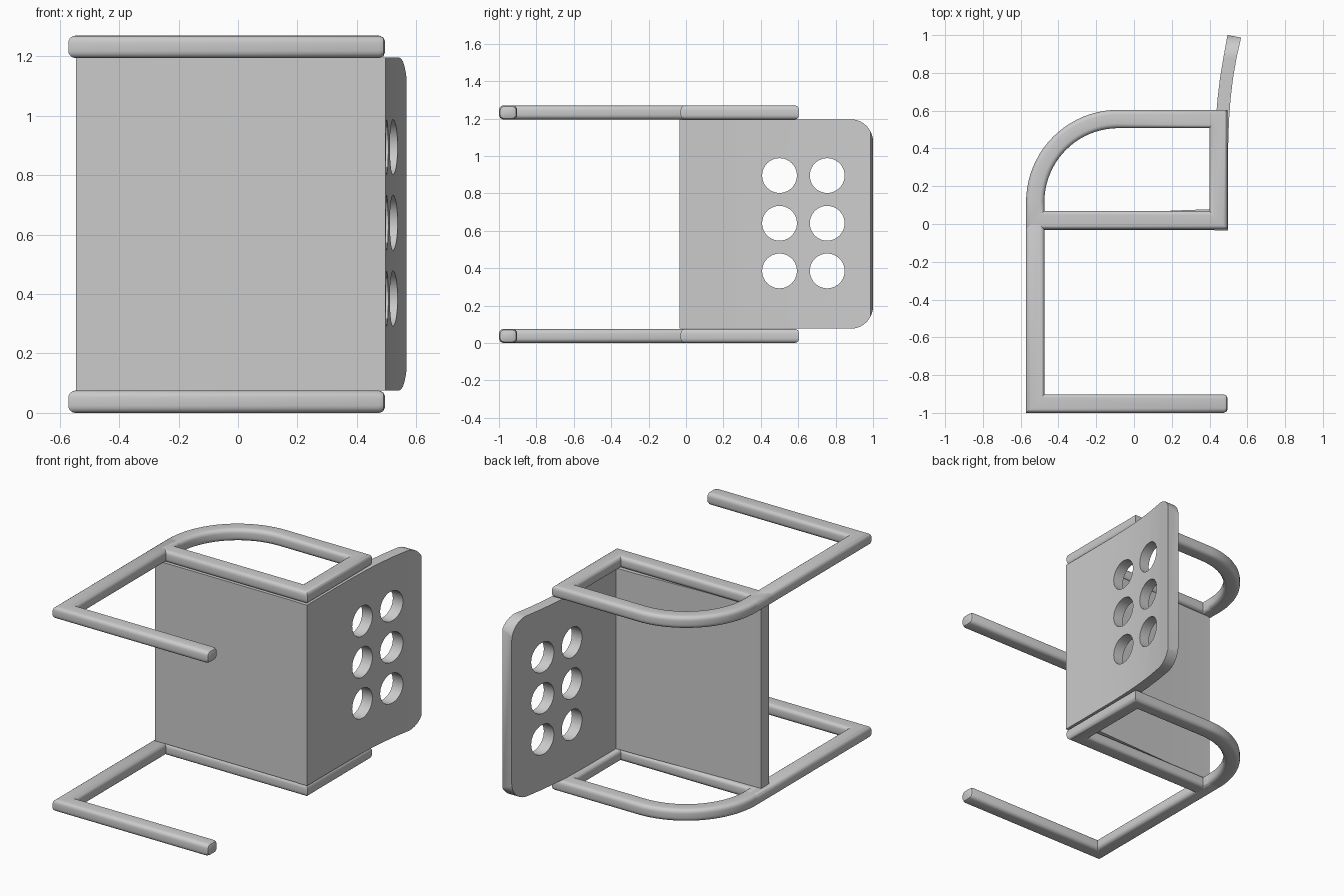
import bpy, bmesh, math
from mathutils import Vector, Matrix

cube = bpy.data.objects.get("Cube")
if cube:
    bpy.data.objects.remove(cube, do_unlink=True)

HEIGHT = 1.27          # overall size along z
BAR_W, BAR_T = 0.097, 0.075
PANEL_Z = (0.076, 1.196)

grey = bpy.data.materials.new("plain_grey")
grey.use_nodes = True
colour = (0.6, 0.6, 0.6, 1)
grey.diffuse_color = colour
grey.node_tree.nodes["Principled BSDF"].inputs["Base Color"].default_value = colour


def make_object(name, bm):
    bmesh.ops.recalc_face_normals(bm, faces=bm.faces)
    mesh = bpy.data.meshes.new(name)
    bm.to_mesh(mesh)
    bm.free()
    mesh.materials.append(grey)
    obj = bpy.data.objects.new(name, mesh)
    bpy.context.collection.objects.link(obj)
    return obj


def smooth(obj, degrees=35):
    bpy.ops.object.select_all(action="DESELECT")
    obj.select_set(True)
    bpy.context.view_layer.objects.active = obj
    bpy.ops.object.shade_smooth_by_angle(angle=math.radians(degrees))


def rounded_rect(w, h, r, steps):
    """Outline of a rounded rectangle, centred on the origin."""
    pts = []
    for i, (sx, sy) in enumerate(((1, 1), (-1, 1), (-1, -1), (1, -1))):
        for k in range(steps + 1):
            a = math.pi / 2 * (i + k / steps)
            pts.append((sx * (w / 2 - r) + r * math.cos(a),
                        sy * (h / 2 - r) + r * math.sin(a)))
    return pts


def sweep(name, path, z, closed):
    """Rounded bar along a flat path with mitred corners."""
    bm = bmesh.new()
    path = [Vector(p) for p in path]
    n = len(path)
    rings = []

    def ring(p, normal, stretch, inset=0):
        section = rounded_rect(BAR_W - 2 * inset, BAR_T - 2 * inset, 0.024 - inset * 0.5, 4)
        rings.append([bm.verts.new((p.x + normal.x * u * stretch,
                                    p.y + normal.y * u * stretch, z + v))
                      for u, v in section])

    for i, p in enumerate(path):
        before = (p - path[i - 1]).normalized() if closed or i else None
        after = (path[(i + 1) % n] - p).normalized() if closed or i < n - 1 else None
        d0, d1 = before or after, after or before
        t = (d0 + d1).normalized()
        normal, stretch = Vector((-t.y, t.x)), 1 / t.dot(d0)
        if before and after:
            ring(p, normal, stretch)
        else:               # softened ends
            out = -t if after else t
            steps = [(0.02, 0), (0.006, 0.006), (0, 0.02)]
            for back, inset in (reversed(steps) if after else steps):
                ring(p - out * back, normal, 1, inset)
    pairs = list(zip(rings, rings[1:])) + ([(rings[-1], rings[0])] if closed else [])
    for a, b in pairs:
        for k in range(len(a)):
            m = (k + 1) % len(a)
            bm.faces.new((a[k], a[m], b[m], b[k]))
    if not closed:
        bm.faces.new(rings[0])
        bm.faces.new(rings[-1])
    smooth(make_object(name, bm))


def prism(name, outline, vector):
    """Solid made by extruding a flat 3D outline."""
    bm = bmesh.new()
    face = bm.faces.new([bm.verts.new(p) for p in outline])
    new = bmesh.ops.extrude_face_region(bm, geom=[face])["geom"]
    bmesh.ops.translate(bm, vec=vector,
                        verts=[g for g in new if isinstance(g, bmesh.types.BMVert)])
    return make_object(name, bm)


def cut(obj, cutter, operation):
    mod = obj.modifiers.new("cut", "BOOLEAN")
    mod.object, mod.operation, mod.solver = cutter, operation, "EXACT"
    graph = bpy.context.evaluated_depsgraph_get()
    mesh = bpy.data.meshes.new_from_object(obj.evaluated_get(graph))
    obj.modifiers.clear()
    obj.data = mesh
    bpy.data.objects.remove(cutter, do_unlink=True)


# Side frames: armrest loop plus the leg with its foot bar
left, right, rail, arm, foot = -0.523, 0.447, 0.02, 0.556, -0.951
radius = 0.44
arc = [(left + radius - radius * math.sin(a), arm - radius + radius * math.cos(a))
       for a in (math.pi / 2 * k / 20 for k in range(21))]
loop = [(right, rail), (right, arm)] + arc + [(left, rail)]
leg = [(left, rail + 0.12), (left, foot), (right + BAR_W / 2, foot)]
for side, z in (("lower", BAR_T / 2), ("upper", HEIGHT - BAR_T / 2)):
    sweep(side + "_arm_loop", loop, z, True)
    sweep(side + "_leg", leg, z, False)

# Seat: flat underside, slightly dished top
z0, z1 = PANEL_Z
depth = Vector((0, 0, z1 - z0))
seat_outline = [(-0.545, -0.032), (0.47, -0.032), (0.47, 0.078), (0.3, 0.075),
                (0.1, 0.066), (-0.15, 0.055), (-0.35, 0.046), (-0.545, 0.043)]
seat = prism("seat", [(x, y, z0) for x, y in seat_outline], depth)
smooth(seat)

# Backrest: panel that leans outwards towards its far end
outer = [(0.497, -0.034), (0.497, 0.25), (0.498, 0.4), (0.503, 0.55), (0.511, 0.66),
         (0.524, 0.77), (0.543, 0.88), (0.567, 0.987)]
inner = [(0.495, 1.0), (0.473, 0.88), (0.455, 0.77), (0.442, 0.66), (0.433, 0.55),
         (0.428, 0.4), (0.427, 0.25), (0.427, -0.034)]
backrest = prism("backrest", [(x, y, z0) for x, y in outer + inner], depth)

# Round the two far corners of the backrest
width = 2.0
mid = (z0 + z1) / 2
slab = prism("corner_cutter",
             [(0.2, u + 1 - width / 2, v + mid)
              for u, v in rounded_rect(width, z1 - z0 + 0.0004, 0.12, 10)],
             Vector((0.6, 0, 0)))
cut(backrest, slab, "INTERSECT")

# Two columns of three round holes
bm = bmesh.new()
for y in (0.5, 0.755):
    for z in (0.385, 0.64, 0.895):
        bmesh.ops.create_cone(
            bm, cap_ends=True, segments=40, radius1=0.093, radius2=0.093, depth=0.6,
            matrix=Matrix.Translation((0.48, y, z)) @ Matrix.Rotation(math.pi / 2, 4, "Y"))
cut(backrest, make_object("hole_cutter", bm), "DIFFERENCE")
smooth(backrest)
